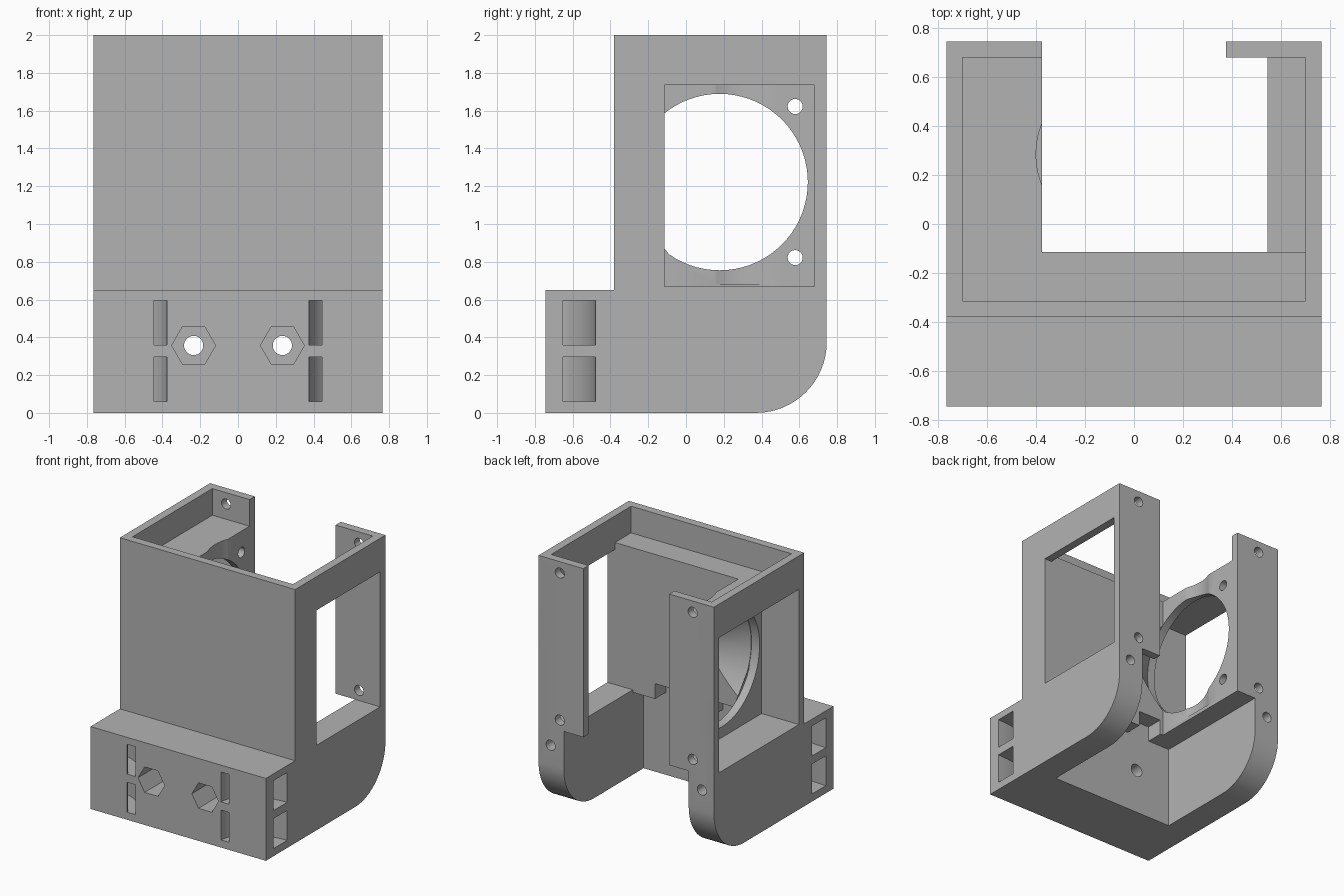
import bpy, bmesh, math
from mathutils import Matrix, Vector

if "Cube" in bpy.data.objects:
    bpy.data.objects.remove(bpy.data.objects["Cube"], do_unlink=True)

grey = bpy.data.materials.new("plain_grey")
grey.use_nodes = True
colour = (0.45, 0.45, 0.45, 1)
grey.diffuse_color = colour
grey.node_tree.nodes["Principled BSDF"].inputs["Base Color"].default_value = colour


def make(name, bm):
    bmesh.ops.recalc_face_normals(bm, faces=bm.faces)
    mesh = bpy.data.meshes.new(name)
    bm.to_mesh(mesh)
    bm.free()
    obj = bpy.data.objects.new(name, mesh)
    bpy.context.collection.objects.link(obj)
    mesh.materials.append(grey)
    return obj


def prism(points, vector):
    """Extrude a closed outline along a vector."""
    bm = bmesh.new()
    face = bm.faces.new([bm.verts.new(p) for p in points])
    new = bmesh.ops.extrude_face_region(bm, geom=[face])["geom"]
    verts = [v for v in new if isinstance(v, bmesh.types.BMVert)]
    bmesh.ops.translate(bm, verts=verts, vec=vector)
    return bm


def subtract(bm):
    cutter = make("cutter", bm)
    cutter.hide_render = True
    mod = body.modifiers.new("cut", 'BOOLEAN')
    mod.operation = 'DIFFERENCE'
    mod.solver = 'EXACT'
    mod.object = cutter
    bpy.ops.object.modifier_apply(modifier=mod.name)
    bpy.data.objects.remove(cutter, do_unlink=True)


def cut_box(x, y, z):
    bm = bmesh.new()
    bmesh.ops.create_cube(bm, size=1)
    for v in bm.verts:
        v.co = [a + (b - a) * (c + 0.5) for (a, b), c in zip((x, y, z), v.co)]
    subtract(bm)


def cut_round(start, end, r1, r2=None, sides=40, turn=0, stretch=1):
    """Cut a cylinder, cone or hexagon running from start to end."""
    a, b = Vector(start), Vector(end)
    bm = bmesh.new()
    bmesh.ops.create_cone(bm, cap_ends=True, segments=sides, radius1=r1,
                          radius2=r1 if r2 is None else r2, depth=(b - a).length)
    spin = (b - a).to_track_quat('Z', 'Y').to_matrix().to_4x4()
    bm.transform(Matrix.Translation((a + b) / 2) @ spin
                 @ Matrix.Diagonal((1, stretch, 1, 1)) @ Matrix.Rotation(turn, 4, 'Z'))
    subtract(bm)


# Bracket body: stepped side profile with a rounded lower back corner
W, D, R = 0.765, 0.745, 0.375
profile = [(-D, 0)]
for i in range(17):
    t = math.pi / 2 * i / 16
    profile.append((D - R + R * math.sin(t), R - R * math.cos(t)))
profile += [(D, 2), (-0.38, 2), (-0.38, 0.65), (-D, 0.65)]
body = make("bracket_body", prism([(-W, y, z) for y, z in profile], (2 * W, 0, 0)))
bpy.context.view_layer.objects.active = body
body.select_set(True)

# Main hollows: top rim recess, inner cavity, lower pocket, back opening
cut_box((-0.7, 0.7), (-0.315, 0.68), (1.79, 2.1))
cut_box((-0.375, 0.7), (-0.115, 0.68), (0.67, 1.9))
cut_box((-0.545, 0.545), (-0.25, 0.9), (-0.1, 0.65))
cut_box((-0.375, 0.545), (-0.115, 0.9), (0.6, 0.67))
cut_box((-0.375, 0.375), (0.5, 0.9), (0.6, 2.1))

# Side window and fan recess on the opposite side
cut_box((0.65, 0.9), (-0.115, 0.68), (0.67, 1.735))
cut_box((-0.9, -0.44), (-0.315, 0.68), (0.67, 1.735))

# Fan duct, its taper into the front block, and the inner clearance scoop
fan_y, fan_z, fan_r = 0.178, 1.222, 0.467
cut_round((-0.5, fan_y, fan_z), (-0.37, fan_y, fan_z), fan_r, sides=72)
cut_round((-0.376, fan_y, fan_z), (-0.1, fan_y, fan_z), fan_r, 0.27, sides=72)
cut_round((0.03, 0.285, 0.68), (0.03, 0.285, 2.1), 0.43, sides=96, stretch=0.38 / 0.43)
for dy in (-0.4, 0.4):
    for dz in (-0.4, 0.4):
        cut_round((-0.5, fan_y + dy, fan_z + dz), (-0.3, fan_y + dy, fan_z + dz), 0.04, sides=24)

for s in (-1, 1):
    # Front mounting holes with counterbores; the lower one opens downward
    for z in (0.77, 1.44):
        cut_round((s * 0.25, -0.5, z), (s * 0.25, 0, z), 0.052, sides=32)
        cut_round((s * 0.25, -0.25, z), (s * 0.25, -0.05, z), 0.1, sides=32)
    cut_box((s * 0.25 - 0.1, s * 0.25 + 0.1), (-0.25, -0.05), (0.6, 0.77))

    # Hexagonal nut pockets with through holes
    cut_round((s * 0.235, -0.9, 0.357), (s * 0.235, -0.5, 0.357), 0.116, sides=6, turn=math.pi / 2)
    cut_round((s * 0.235, -0.8, 0.357), (s * 0.235, -0.1, 0.357), 0.051, sides=32)

    # Holes in the underside
    cut_round((s * 0.33, -0.49, -0.1), (s * 0.33, -0.49, 0.25), 0.042, sides=24)

    # Screw holes in the back flanges and legs
    for x, z, depth in ((0.58, 1.91, 0.1), (0.58, 0.75, 0.1), (0.66, 0.53, 0.3)):
        cut_round((s * x, 0.9, z), (s * x, D - depth, z), 0.04, sides=24)

    # Curved tie slots running from the front face to the side face
    outline = []
    for rx, ry, order in ((0.39, 0.265, 1), (0.32, 0.095, -1)):
        arc = [(W - rx * math.cos(t), -D + ry * math.sin(t))
               for t in (math.pi / 2 * i / 12 for i in range(13))]
        ends = [(arc[0][0], -D - 0.1)] + arc + [(W + 0.1, arc[-1][1])]
        outline += ends[::order]
    # close the wedge outside the body corner
    for z, height in ((0.06, 0.235), (0.36, 0.235)):
        subtract(prism([(s * x, y, z) for x, y in outline], (0, 0, height)))

bpy.ops.object.shade_smooth_by_angle(angle=math.radians(30))
